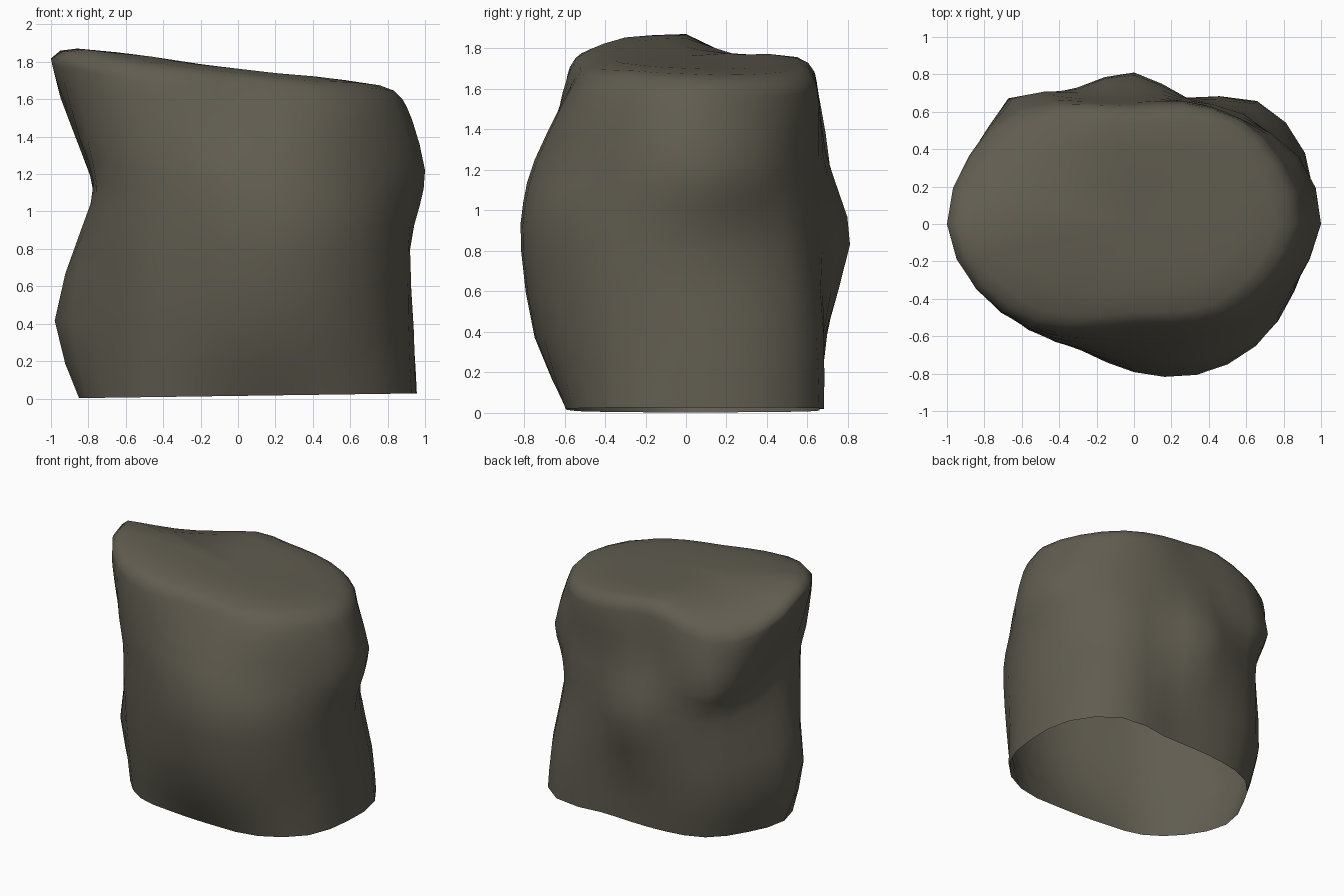
import bpy
import bmesh
from math import cos, sin, tau, radians

default_cube = bpy.data.objects.get("Cube")
if default_cube:
    bpy.data.objects.remove(default_cube, do_unlink=True)

# Radii of the boulder outline, counter-clockwise from +x, keyed by height fraction
SECTIONS = {
    0.01: (95, 99, 93, 71, 66, 70, 79, 81, 85, 78, 70, 60, 58, 64, 80, 93),
    0.22: (94, 96, 91, 73, 69, 75, 86, 91, 98, 82, 75, 70, 73, 80, 88, 92),
    0.48: (92, 88, 84, 73, 81, 79, 86, 87, 84, 83, 78, 73, 79, 87, 92, 93),
    0.62: (97, 91, 83, 72, 76, 78, 88, 83, 76, 82, 79, 73, 78, 86, 91, 92),
    0.74: (100, 95, 80, 71, 69, 74, 95, 88, 85, 87, 80, 72, 73, 80, 84, 90),
    0.90: (93, 88, 80, 71, 65, 71, 89, 95, 97, 91, 79, 66, 60, 66, 76, 84),
    0.96: (88, 85, 79, 69, 63, 69, 85, 95, 100, 91, 77, 62, 55, 59, 70, 79),
}
STEPS = 2  # subdivisions between neighbouring keys


def spline(a, b, c, d, t):
    """Smooth curve from b to c, with a and d as the outer neighbours."""
    return b + 0.5 * t * (c - a + t * (2 * a - 5 * b + 4 * c - d
                                       + t * (3 * (b - c) + d - a)))


def smooth_sequence(values, closed):
    """Insert extra values between the keys of a sequence."""
    count = len(values)
    result = []
    for i in range(count if closed else count - 1):
        picks = [i - 1, i, i + 1, i + 2]
        if closed:
            picks = [p % count for p in picks]
        else:
            picks = [min(max(p, 0), count - 1) for p in picks]
        corners = [values[p] for p in picks]
        result += [spline(*corners, step / STEPS) for step in range(STEPS)]
    if not closed:
        result.append(values[-1])
    return result


def crown_height(x, y):
    """Height of the top over a point: sloping to +x, dipping at the back -x corner."""
    back, side, front = max(y, 0), max(-x - 0.2, 0), max(-y - 0.3, 0)
    return 1.772 - 0.122 * x - 0.05 * back - 0.65 * back * side - 0.15 * front


# Refine the outlines around the boulder, then up its sides
rings = [smooth_sequence([r / 100 for r in ring], True) for ring in SECTIONS.values()]
columns = [smooth_sequence(list(column), False) for column in zip(*rings)]
heights = smooth_sequence(list(SECTIONS), False)
layers = [(h, list(ring)) for h, ring in zip(heights, zip(*columns))]

# Round the rim over into the crown
rim = layers[-1][1]
for height, scale in ((0.985, 0.95), (0.997, 0.86), (1.0, 0.65), (0.995, 0.35)):
    layers.append((height, [r * scale for r in rim]))

bm = bmesh.new()
loops = []
for height, ring in layers:
    loop = []
    for i, radius in enumerate(ring):
        angle = tau * i / len(ring)
        x, y = radius * cos(angle), radius * sin(angle)
        loop.append(bm.verts.new((x, y, height * crown_height(x, y))))
    loops.append(loop)

# The open lower edge tips very slightly, resting on its -x end
for vert in loops[0]:
    vert.co.z = 0.014 + 0.014 * vert.co.x

# Skin the layers and close the crown; the underside is left open
for lower, upper in zip(loops, loops[1:]):
    for i in range(len(lower)):
        j = (i + 1) % len(lower)
        bm.faces.new((lower[i], lower[j], upper[j], upper[i]))
peak = bm.verts.new((0, 0, crown_height(0, 0) - 0.01))
for i, vert in enumerate(loops[-1]):
    bm.faces.new((vert, loops[-1][(i + 1) % len(loops[-1])], peak))

mesh = bpy.data.meshes.new("boulder")
bm.to_mesh(mesh)
bm.free()
boulder = bpy.data.objects.new("boulder", mesh)
bpy.context.collection.objects.link(boulder)

# One dull stone colour
stone = bpy.data.materials.new("olive grey stone")
stone.use_nodes = True
colour = (0.118, 0.108, 0.081, 1)
stone.diffuse_color = colour
stone.node_tree.nodes["Principled BSDF"].inputs["Base Color"].default_value = colour
mesh.materials.append(stone)

# Smooth shading throughout
bpy.ops.object.select_all(action="DESELECT")
boulder.select_set(True)
bpy.context.view_layer.objects.active = boulder
bpy.ops.object.shade_smooth_by_angle(angle=radians(60))
